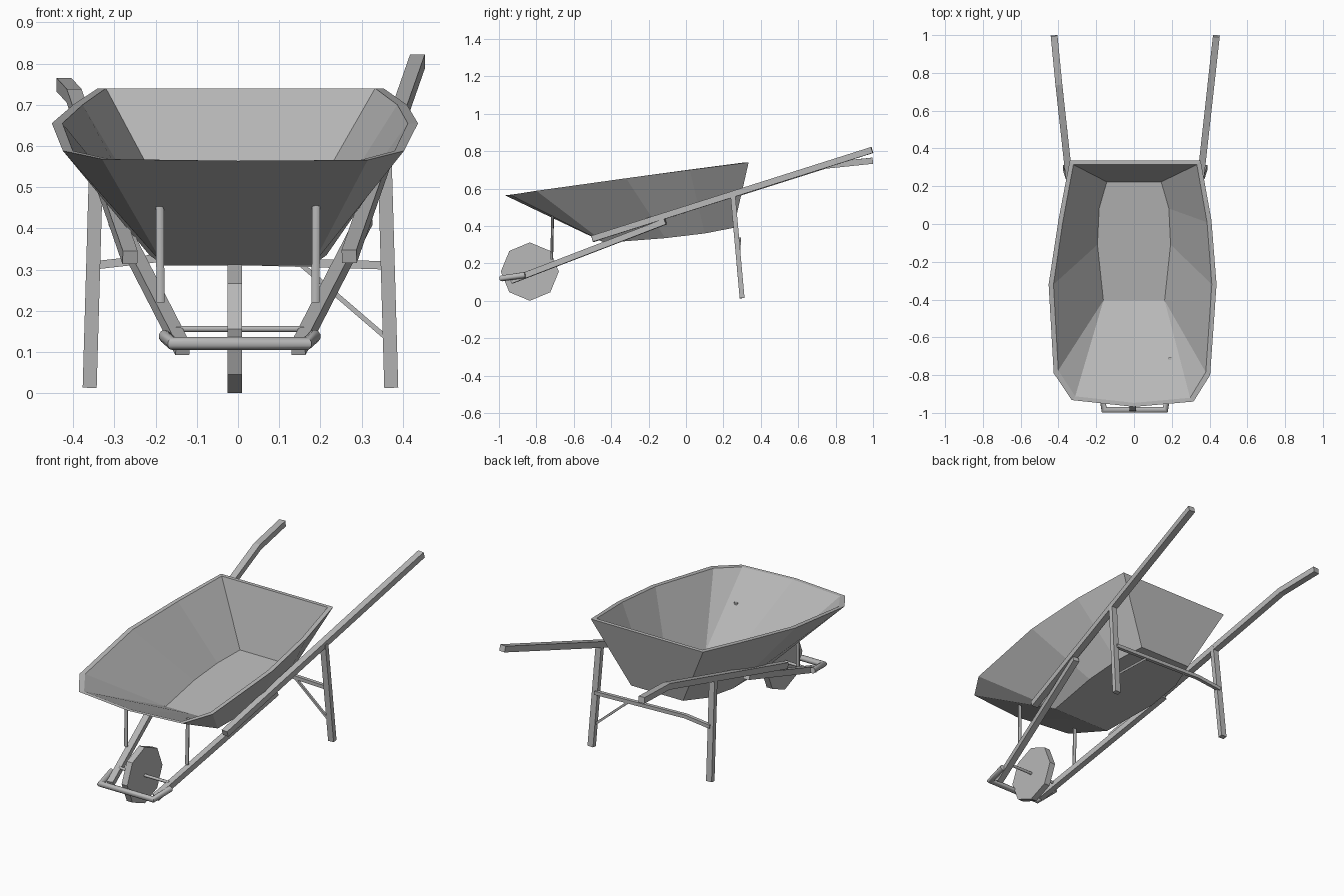
import bpy, bmesh, math
from mathutils import Vector

if "Cube" in bpy.data.objects:
    bpy.data.objects.remove(bpy.data.objects["Cube"], do_unlink=True)

GREY = (0.48, 0.48, 0.48, 1)
metal = bpy.data.materials.new("plain grey")
metal.use_nodes = True
metal.diffuse_color = GREY
metal.node_tree.nodes["Principled BSDF"].inputs["Base Color"].default_value = GREY


def finish(name, bm, smooth=False):
    bmesh.ops.remove_doubles(bm, verts=bm.verts, dist=1e-5)
    bmesh.ops.recalc_face_normals(bm, faces=bm.faces)
    mesh = bpy.data.meshes.new(name)
    bm.to_mesh(mesh)
    bm.free()
    mesh.materials.append(metal)
    obj = bpy.data.objects.new(name, mesh)
    bpy.context.collection.objects.link(obj)
    if smooth:
        bpy.ops.object.select_all(action='DESELECT')
        obj.select_set(True)
        bpy.context.view_layer.objects.active = obj
        bpy.ops.object.shade_smooth_by_angle(angle=math.radians(50))
    return obj


def loft(bm, rings):
    """Skin closed rings of equal length and cap both ends."""
    loops = [[bm.verts.new(p) for p in ring] for ring in rings]
    n = len(loops[0])
    for a, b in zip(loops, loops[1:]):
        for i in range(n):
            j = (i + 1) % n
            bm.faces.new((a[i], a[j], b[j], b[i]))
    bm.faces.new(loops[0][::-1])
    bm.faces.new(loops[-1])


def bar(name, path, width, height, sides=4, up=(0, 0, 1)):
    """Sweep a box or round section along a path."""
    pts = [Vector(p) for p in path]
    grow = math.sqrt(2) if sides == 4 else 1
    rings = []
    for i, p in enumerate(pts):
        before = (p - pts[i - 1]).normalized() if i else None
        after = (pts[i + 1] - p).normalized() if i + 1 < len(pts) else None
        along = ((before or after) + (after or before)).normalized()
        across = along.cross(Vector(up)).normalized()
        rise = across.cross(along)
        mitre = 1 / along.dot(after or before)
        ring = []
        for k in range(sides):
            t = math.tau * (k + 0.5) / sides
            ring.append(p + across * (math.cos(t) * width / 2 * grow * mitre)
                        + rise * (math.sin(t) * height / 2 * grow))
        rings.append(ring)
    bm = bmesh.new()
    loft(bm, rings)
    return finish(name, bm, sides > 4)


# Tray: thick shell lofted from the outer floor over the rim to the inner floor
rim = [(-.34, .335, .74), (-.40, .02, .70), (-.452, -.32, .655), (-.425, -.79, .588),
       (-.33, -.932, .568), (0, -.968, .564), (.315, -.94, .566), (.403, -.80, .588),
       (.437, -.32, .655), (.41, .02, .70), (.353, .335, .74)]
half = [(.16, .255, .39), (.205, .10, .36), (.215, -.11, .335), (.18, -.435, .31), (.18, -.435, .31)]
floor = [(-x, y, z) for x, y, z in half] + [(0, -.435, .31)] + half[::-1]
inner_rim = [(x * .943, -.315 + (y + .315) * .968, z) for x, y, z in rim]
inner_floor = [(x * .9, -.1 + (y + .1) * .91, z + .02) for x, y, z in floor]
tray = bmesh.new()
loft(tray, [floor, rim, inner_rim, inner_floor])
finish("tray", tray)

# Handles: the one on the right side bends near its grip
bar("left_handle", [(.27, -.5, .332), (.436, .995, .806)], .036, .033)
bar("right_handle", [(-.262, -.5, .329), (-.398, .74, .722), (-.423, .997, .749)], .036, .033)

for side, name in ((1, "left"), (-1, "right")):
    shift = .006
    # Lower frame beam running forward to the wheel
    bar(name + "_lower_beam", [(side * .14 + shift, -.935, .107), (side * .303 + shift, -.11, .424)],
        .034, .032)
    # Leg, splayed slightly backward
    bar(name + "_leg", [(side * .366 + shift, .30, .014), (side * .35 + shift, .25, .57)],
        .034, .026, up=(0, 1, 0))
    # Strut between the beam and the tray front
    top = .476 if side == 1 else .455
    bar(name + "_strut", [(side * .188, -.718, .22), (side * .19, -.713, top)],
        .021, .016, 8, up=(0, 1, 0))

# Bent bumper tube in front of the wheel
bar("bumper", [(-.178, -.86, .138), (-.158, -.984, .12), (.166, -.984, .12), (.186, -.86, .138)],
    .03, .032, 10)

# Leg bracing
bar("cross_brace", [(-.35, .285, .31), (-.2, .285, .327), (.36, .285, .31)], .02, .02)
bar("diagonal_brace", [(.15, .285, .315), (.365, .285, .13)], .012, .012)

# Wheel and axle
bar("axle", [(-.15, -.835, .156), (.16, -.835, .156)], .016, .016, 8)
wheel = bmesh.new()
loft(wheel, [[(x, -.835 + .155 * math.sin(math.tau * k / 8), .156 + .156 * math.cos(math.tau * k / 8))
              for k in range(8)] for x in (-.025, .01)])
finish("wheel", wheel)
